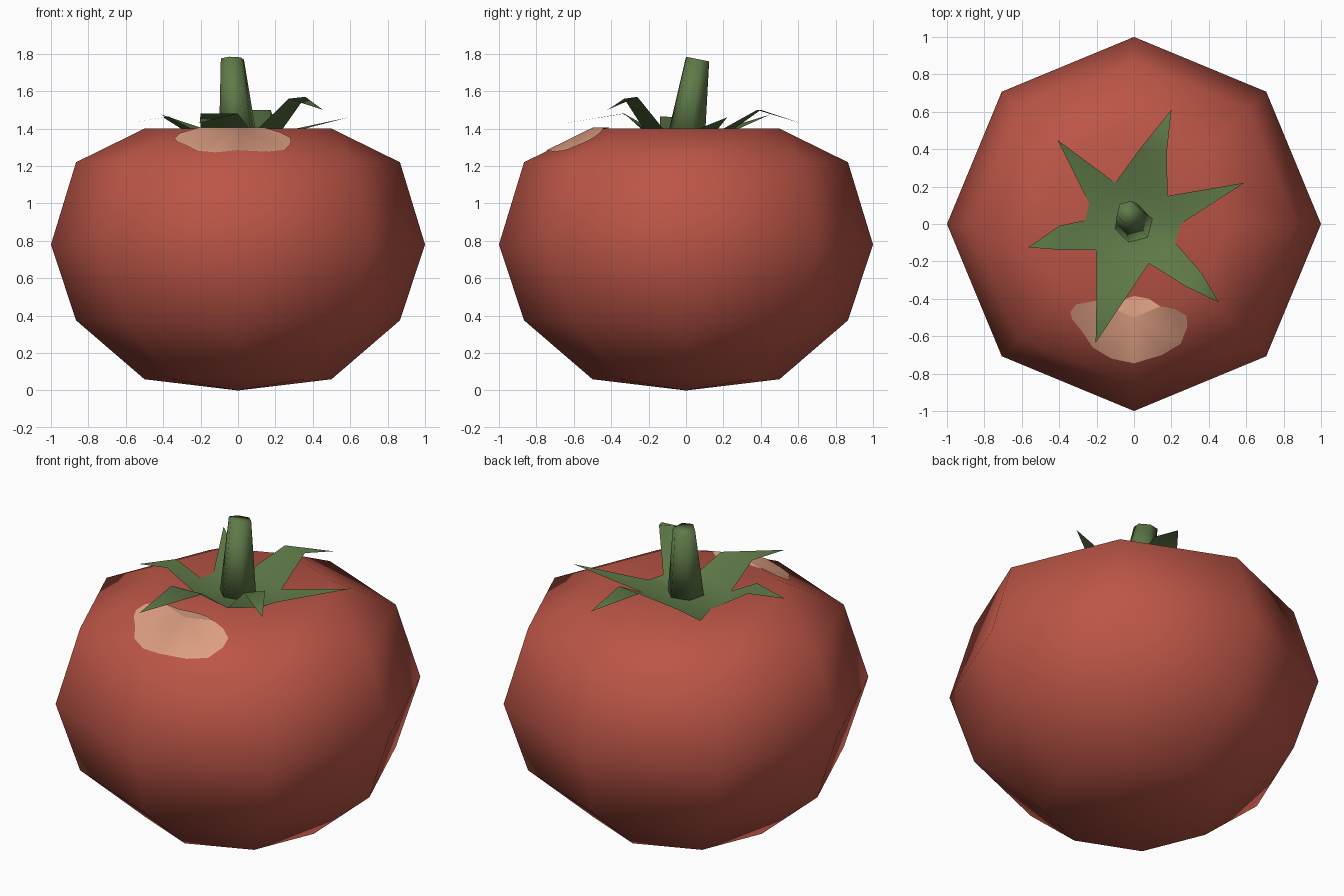
import bpy, bmesh, math
from mathutils import Vector
from mathutils.bvhtree import BVHTree

if "Cube" in bpy.data.objects:
    bpy.data.objects.remove(bpy.data.objects["Cube"])


def material(name, rgb):
    m = bpy.data.materials.new(name)
    m.diffuse_color = (*rgb, 1)
    m.use_nodes = True
    m.node_tree.nodes["Principled BSDF"].inputs["Base Color"].default_value = m.diffuse_color
    return m


def finish(name, bm, mat, fix_normals=True):
    if fix_normals:
        bmesh.ops.recalc_face_normals(bm, faces=bm.faces)
    for f in bm.faces:
        f.smooth = True
    me = bpy.data.meshes.new(name)
    bm.to_mesh(me)
    me.materials.append(mat)
    ob = bpy.data.objects.new(name, me)
    bpy.context.collection.objects.link(ob)
    return ob


def bridge(bm, a, b):
    n = len(a)
    for i in range(n):
        bm.faces.new((a[i], a[(i + 1) % n], b[(i + 1) % n], b[i]))


red = material("tomato red", (0.50, 0.091, 0.062))
pale = material("pale highlight", (0.73, 0.35, 0.225))
green = material("leaf green", (0.115, 0.195, 0.065))

# Body: eight-sided squashed sphere with a dented top
bm = bmesh.new()
rings = []
for r, z in [(0.5, 0.06), (0.866, 0.375), (1, 0.78), (0.866, 1.22), (0.5, 1.4)]:
    rings.append([bm.verts.new((r * math.cos(k * math.pi / 4),
                                r * math.sin(k * math.pi / 4), z)) for k in range(8)])
for a, b in zip(rings, rings[1:]):
    bridge(bm, a, b)
for ring, z in ((rings[0], 0), (rings[-1], 1.33)):
    pole = bm.verts.new((0, 0, z))
    for i in range(8):
        bm.faces.new((ring[i], ring[(i + 1) % 8], pole))
finish("tomato_body", bm, red)
tree = BVHTree.FromBMesh(bm)

# Highlight patch: flat outline, split along the body edges, dropped on the body
outline = [(-.34, -.47), (-.31, -.43), (-.2, -.41), (-.1, -.42), (0, -.385), (.08, -.4),
           (.14, -.44), (.22, -.455), (.28, -.49), (.285, -.55), (.25, -.64), (.15, -.7),
           (0, -.745), (-.12, -.72), (-.22, -.66), (-.28, -.57), (-.33, -.51)]
bm = bmesh.new()
bm.faces.new([bm.verts.new((x, y, 0)) for x, y in reversed(outline)])
s = math.sin(math.pi / 8)
c = math.cos(math.pi / 8)
for co, no in (((0, 0, 0), (1, 0, 0)), ((0, -.5, 0), (s, -c, 0)), ((0, -.5, 0), (-s, -c, 0))):
    bmesh.ops.bisect_plane(bm, geom=bm.verts[:] + bm.edges[:] + bm.faces[:],
                           plane_co=co, plane_no=no)
for v in bm.verts:
    hit = tree.ray_cast(Vector((v.co.x, v.co.y, 3)), Vector((0, 0, -1)))[0]
    v.co.z = hit.z + 0.005
bmesh.ops.triangulate(bm, faces=bm.faces[:])
bm.normal_update()
for f in bm.faces:
    if f.normal.z < 0:
        f.normal_flip()
finish("highlight_patch", bm, pale, False)

# Calyx: six bent sepals around a hub, listed counter-clockwise
# each: start valley, end valley, tip, optional bend pair (start side, end side)
sepals = [
    ((.25, 0), (.18, .15), (.59, .22, 1.46), None),
    ((.18, .15), (-.1, .22), (.2, .61, 1.43), ((.175, .38, 1.5), (.03, .4, 1.5))),
    ((-.1, .22), (-.24, .11), (-.41, .45, 1.475), None),
    ((-.26, .02), (-.2, -.14), (-.565, -.125, 1.43), ((-.4, -.01, 1.46), (-.37, -.14, 1.465))),
    ((-.2, -.14), (.08, -.21), (-.205, -.635, 1.43), ((-.2, -.34, 1.48), (0, -.33, 1.48))),
    ((.08, -.21), (.22, -.1), (.455, -.42, 1.5), ((.27, -.33, 1.56), (.36, -.26, 1.57))),
]
bm = bmesh.new()
hub = bm.verts.new((0, 0, 1.36))
cache = {}


def valley(p):
    if p not in cache:
        cache[p] = bm.verts.new((*p, 1.372))
    return cache[p]


for i, (p, q, tip, bend) in enumerate(sepals):
    a, b, t = valley(p), valley(q), bm.verts.new(tip)
    bm.faces.new((hub, a, b))
    if bend:
        d, e = (bm.verts.new(v) for v in bend)
        bm.faces.new((a, d, e, b))
        bm.faces.new((d, t, e))
    else:
        bm.faces.new((a, t, b))
    nxt = sepals[(i + 1) % 6][0]
    if nxt != q:
        bm.faces.new((hub, b, valley(nxt)))
finish("calyx", bm, green, False)

# Stem: tapered six-sided stalk leaning back, with a sloping top
bm = bmesh.new()
ends = []
for cx, cy, cz, r, slope in ((0, 0, 1.35, 0.105, 0), (-.03, .062, 1.772, 0.064, -.2)):
    ring = []
    for k in range(6):
        t = math.radians(15 + 60 * k)
        ring.append(bm.verts.new((cx + r * math.cos(t), cy + r * math.sin(t),
                                  cz + slope * r * math.sin(t))))
    ends.append(ring)
bridge(bm, *ends)
bm.faces.new(ends[1])
bm.faces.new(ends[0][::-1])
finish("stem", bm, green)
